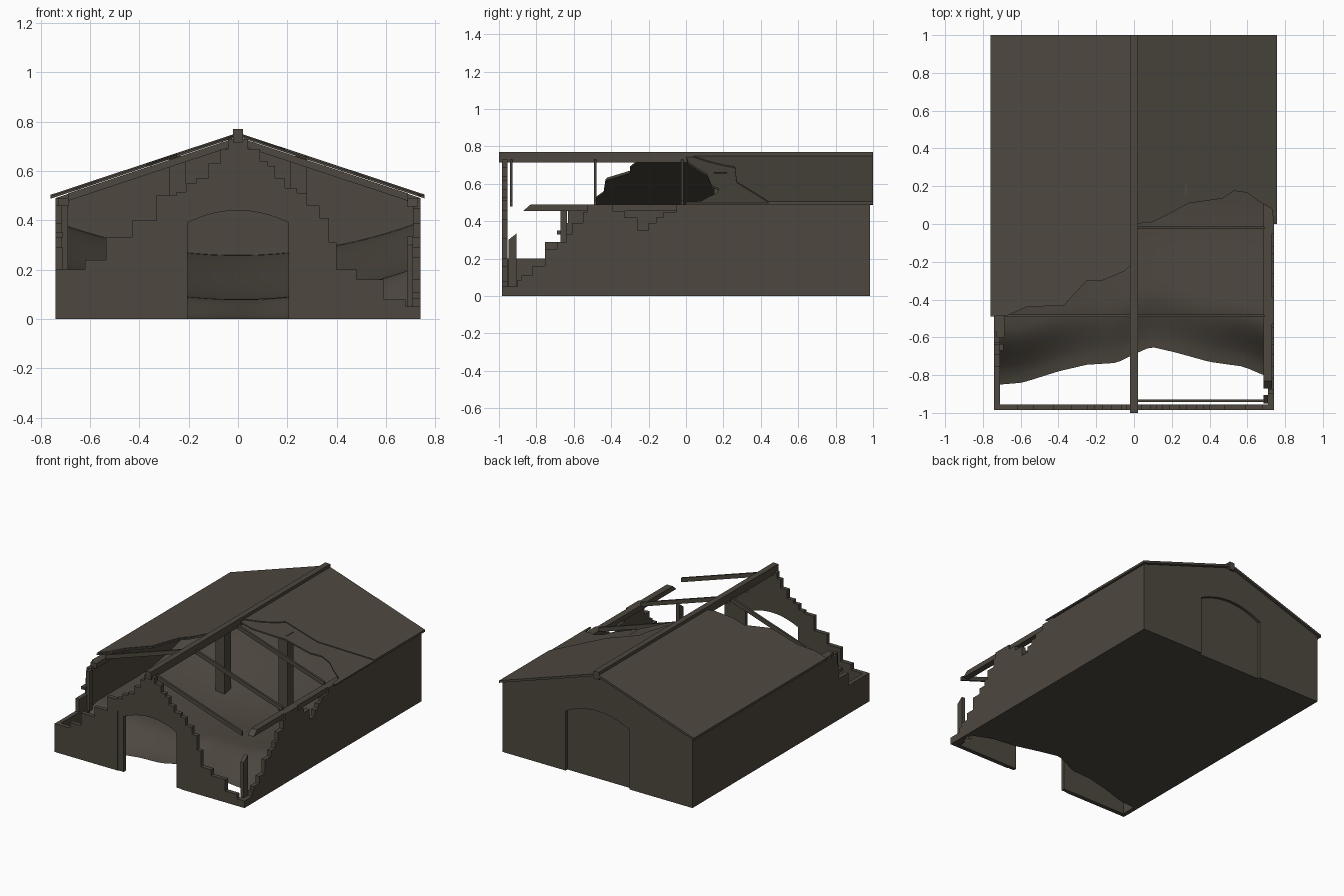
import bpy
import bmesh

cube = bpy.data.objects.get("Cube")
if cube:
    bpy.data.objects.remove(cube, do_unlink=True)

# One weathered brown-grey colour for everything
COLOUR = (0.075, 0.064, 0.05, 1)
mat = bpy.data.materials.new("weathered_brown")
mat.use_nodes = True
mat.diffuse_color = COLOUR
bsdf = mat.node_tree.nodes["Principled BSDF"]
bsdf.inputs["Base Color"].default_value = COLOUR
bsdf.inputs["Roughness"].default_value = 0.9

SLOPE, RIDGE = 0.331, 0.755


def finish(name, bm):
    mesh = bpy.data.meshes.new(name)
    bmesh.ops.recalc_face_normals(bm, faces=bm.faces)
    bm.to_mesh(mesh)
    bm.free()
    mesh.materials.append(mat)
    obj = bpy.data.objects.new(name, mesh)
    bpy.context.collection.objects.link(obj)
    return obj


def solid(name, points, offset):
    """Extrude a 3D outline along an offset."""
    bm = bmesh.new()
    face = bm.faces.new([bm.verts.new(p) for p in points])
    out = bmesh.ops.extrude_face_region(bm, geom=[face], use_keep_orig=True)
    verts = [v for v in out["geom"] if isinstance(v, bmesh.types.BMVert)]
    bmesh.ops.translate(bm, verts=verts, vec=offset)
    return finish(name, bm)


def wall_xz(name, outline, y0, y1):
    return solid(name, [(x, y0, z) for x, z in outline], (0, y1 - y0, 0))


def wall_yz(name, outline, x0, x1):
    return solid(name, [(x0, y, z) for y, z in outline], (x1 - x0, 0, 0))


def box(name, x0, x1, y0, y1, z0, z1):
    return wall_xz(name, [(x0, z0), (x1, z0), (x1, z1), (x0, z1)], y0, y1)


def stairs(start, steps):
    """Broken masonry: go across to each step, then up or down."""
    pts = [start]
    for across, up in steps:
        pts += [(across, pts[-1][1]), (across, up)]
    return pts


def arch(w, spring, rise, n=14):
    """Doorway outline from right foot over to left foot."""
    xs = [w - 2 * w * i / n for i in range(n + 1)]
    return [(w, 0)] + [(x, spring + rise * (1 - (x / w) ** 2)) for x in xs] + [(-w, 0)]


def lerp(table, x):
    for (x0, y0), (x1, y1) in zip(table, table[1:]):
        if x <= x1:
            return y0 + (y1 - y0) * (x - x0) / (x1 - x0)
    return table[-1][1]


def smooth(t):
    t = max(0, min(1, t))
    return t * t * (3 - 2 * t)


# Broken front gable with arched doorway
left_steps = [(-.62, .24), (-.535, .33), (-.43, .4), (-.33, .5), (-.25, .515), (-.21, .55),
              (-.17, .57), (-.12, .63), (-.07, .69), (-.04, .73)]
right_steps = [(.04, .69), (.09, .64), (.12, .62), (.15, .57), (.19, .53), (.24, .51),
               (.28, .46), (.33, .41), (.37, .31), (.4, .2), (.48, .16), (.59, .08), (.68, .05)]
front = [(-.74, 0)] + stairs((-.74, .2), left_steps + right_steps) + [(.74, .05), (.74, 0)]
wall_xz("front_wall", front + arch(.25, .42, .065), -.985, -.955)
wall_xz("front_door_frame", arch(.25, .42, .065) + arch(.205, .39, .05)[::-1], -.98, -.955)

# Rear gable with closed arched door
gable = [(-.74, 0), (-.74, .49), (0, .735), (.74, .49), (.74, 0)]
wall_xz("rear_wall", gable + arch(.25, .42, .065), .955, .985)
wall_xz("rear_door", arch(.25, .42, .065), .945, .965)

# Long side walls, crumbling toward the front
END = [(.955, .49), (.955, 0)]
left_side = [(-.955, 0)] + stairs((-.955, .05), [
    (-.9, .085), (-.88, .11), (-.82, .16), (-.755, .25), (-.69, .29), (-.64, .33),
    (-.61, .39), (-.55, .45), (-.53, .49), (-.39, .455), (-.33, .42), (-.26, .35),
    (-.2, .39), (-.16, .42), (-.12, .45), (-.05, .49)]) + END
wall_yz("left_wall", left_side, .71, .74)
right_side = [(-.955, 0)] + stairs((-.955, .2), [
    (-.755, .29), (-.65, .33), (-.69, .35), (-.64, .39), (-.63, .46), (-.57, .49)]) + END
wall_yz("right_wall", right_side, -.74, -.71)
box("right_wall_stub", -.715, -.69, -.67, -.635, .18, .46)

# Wall plates along the wall tops, the left one with a splintered end
plate = [(-.87, .455), (-.83, .49), (.955, .49), (.955, .455)]
wall_yz("left_wall_plate", plate, .685, .73)
wall_yz("right_wall_plate", [(max(y, -.6), z) for y, z in plate[1:]] + [(-.6, .455)], -.73, -.685)

# Broken corner post
wall_yz("corner_post", [(-.95, 0), (-.95, .3), (-.905, .335), (-.905, 0)], .685, .71)

# Ridge beam, rafters and inner posts
box("ridge_beam", -.02, .02, -1, 1, .715, .77)
for side, word in ((1, "left"), (-1, "right")):
    for y in (-.935, -.485, -.02, .44, .9):
        if side < 0 and y < -.5:
            continue
        profile = [(side * x, RIDGE - SLOPE * x - d)
                   for x, d in ((.01, .018), (.01, .048), (.69, .048), (.69, .018))]
        wall_xz(word + "_rafter", profile, y - .007, y + .007)
    xs = sorted((side * .21, side * .28))
    box(word + "_inner_post", xs[0], xs[1], .15, .22, 0, .66)


# Roof slopes: under boards and a thin cover with torn front edges
def roof(name, edge, drop, thick):
    outline = edge + [(edge[-1][0], 1), (edge[0][0], 1)]
    solid(name, [(x, y, RIDGE - SLOPE * abs(x) - drop) for x, y in outline], (0, 0, -thick))


roof("left_roof_boards", [(0, 0), (.1, .01), (.2, .06), (.29, .11), (.47, .135), (.53, .175),
                          (.6, .165), (.66, .12), (.73, .08), (.74, 0), (.757, 0)], .006, .01)
roof("left_roof_cover", [(0, .02), (.1, .12), (.16, .2), (.19, .26), (.43, .27), (.6, .36),
                         (.73, .43), (.757, .44)], 0, .006)
torn = [(0, -.2), (-.05, -.25), (-.17, -.3), (-.25, -.3), (-.37, -.43), (-.57, -.44),
        (-.67, -.485), (-.76, -.49)]
roof("right_roof_boards", torn, .006, .01)
roof("right_roof_cover", [(x, y + .008) for x, y in torn], 0, .006)

# Drifted earth floor, ragged at the front, banked to the sides and back
rim = [(-.71, -.85), (-.59, -.84), (-.4, -.78), (-.25, -.745), (-.09, -.735), (0, -.69),
       (.09, -.65), (.22, -.68), (.4, -.73), (.58, -.755), (.71, -.81)]
NX, NY = 40, 36
bm = bmesh.new()
rows = []
for j in range(NY + 1):
    row = []
    for i in range(NX + 1):
        x = -.71 + 1.42 * i / NX
        y0 = lerp(rim, x)
        y = y0 + (.955 - y0) * j / NY
        bank = (.08 + .12 * (x / .7) ** 2) * smooth((y - y0) / .3)
        z = bank + .18 * smooth((y + .1) / 1.1)
        row.append(bm.verts.new((x, y, z)))
    rows.append(row)
for a, b in zip(rows, rows[1:]):
    for i in range(NX):
        bm.faces.new((a[i], a[i + 1], b[i + 1], b[i])).smooth = True
corners = [bm.verts.new((x, .955, 0)) for x in (.71, -.71)]
bm.faces.new(rows[0] + corners)
finish("earth_floor", bm)
